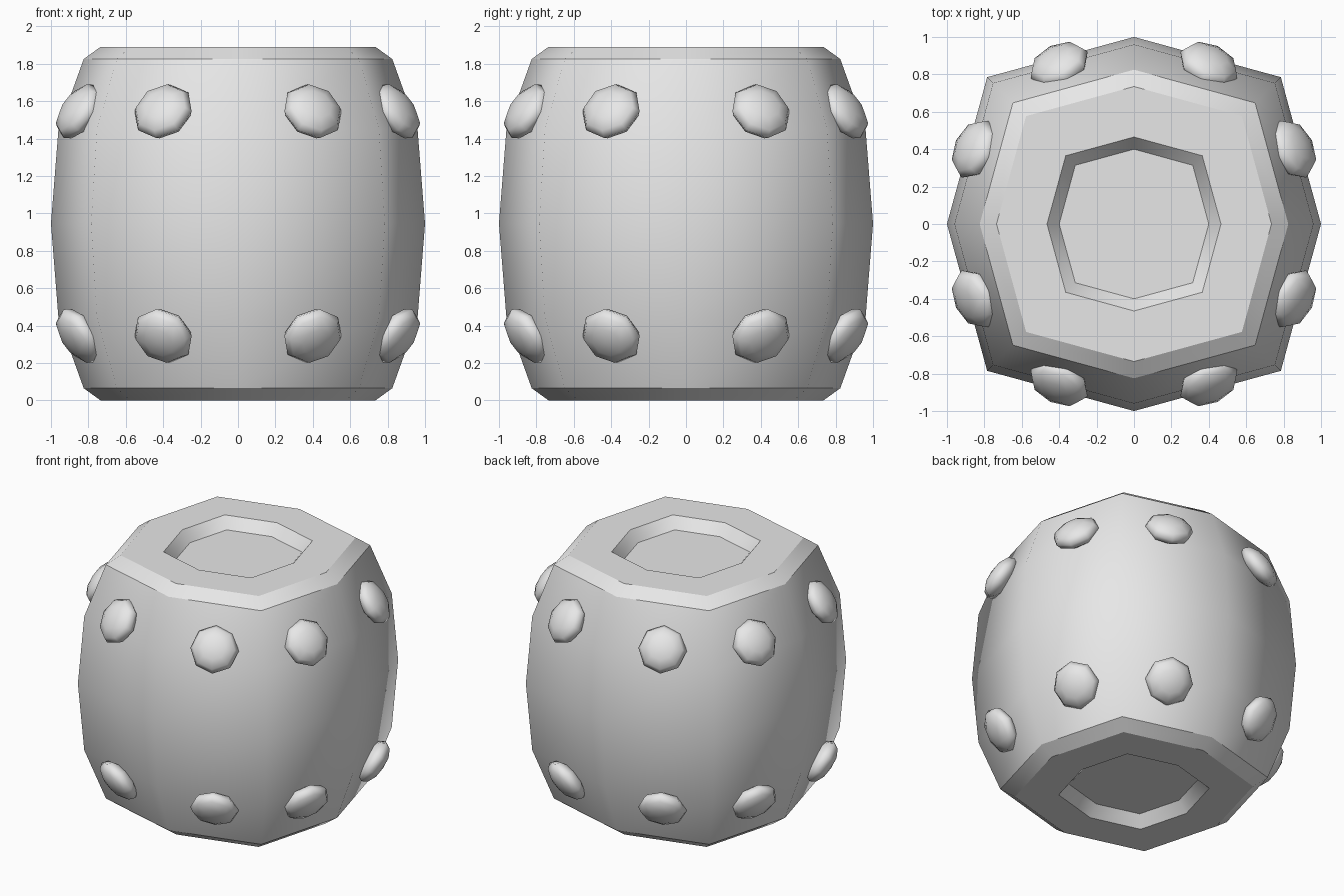
import bpy, bmesh, math
from mathutils import Vector

cube = bpy.data.objects.get("Cube")
if cube:
    bpy.data.objects.remove(cube, do_unlink=True)

HEIGHT = 1.89
CORNER = 0.785      # diagonal corner position relative to the axis points

grey = bpy.data.materials.new("plain grey")
grey.use_nodes = True
grey.diffuse_color = (0.8, 0.8, 0.8, 1)
grey.node_tree.nodes["Principled BSDF"].inputs["Base Color"].default_value = (0.8, 0.8, 0.8, 1)


def finish(bm, name):
    bmesh.ops.recalc_face_normals(bm, faces=bm.faces)
    mesh = bpy.data.meshes.new(name)
    bm.to_mesh(mesh)
    bm.free()
    mesh.materials.append(grey)
    obj = bpy.data.objects.new(name, mesh)
    bpy.context.collection.objects.link(obj)
    return obj


def add_ring(bm, size, z):
    verts = []
    for i in range(8):
        a = i * math.pi / 4
        r = size * (CORNER * math.sqrt(2) if i % 2 else 1)
        verts.append(bm.verts.new((r * math.cos(a), r * math.sin(a), z)))
    return verts


# Barrel body: lower half profile (size, height) mirrored to the top
lower = [(0.40, 0.08), (0.465, 0), (0.735, 0), (0.825, 0.065), (0.96, 0.44)]
upper = [(s, HEIGHT - z) for s, z in reversed(lower)]
bm = bmesh.new()
rings = [add_ring(bm, s, z) for s, z in lower + [(1.0, HEIGHT / 2)] + upper]
bm.faces.new(rings[0])
bm.faces.new(rings[-1])
for a, b in zip(rings, rings[1:]):
    for i in range(8):
        j = (i + 1) % 8
        bm.faces.new((a[i], a[j], b[j], b[i]))
for f in bm.faces:
    f.smooth = True
# Hard edges around the recesses and rims
for ring in rings[:4] + rings[-4:]:
    for i in range(8):
        bm.edges.get((ring[i], ring[(i + 1) % 8])).smooth = False
finish(bm, "barrel_body")

# Rivets: flattened low-poly domes, two per side at two levels
bm = bmesh.new()
bmesh.ops.create_uvsphere(bm, u_segments=8, v_segments=6, radius=1)
bmesh.ops.scale(bm, vec=(0.168, 0.168, 0.08), verts=bm.verts)
for f in bm.faces:
    f.smooth = True
first = finish(bm, "rivet")
for side in range(4):
    for offset in (-0.4, 0.4):
        for level in (-0.6, 0.6):
            obj = first.copy()
            obj.name = "rivet_" + str(side + 1)
            bpy.context.collection.objects.link(obj)
            a = side * math.pi / 2
            p = Vector((0.85 * math.cos(a) - offset * math.sin(a),
                        0.85 * math.sin(a) + offset * math.cos(a), level))
            obj.rotation_euler = p.to_track_quat('Z', 'Y').to_euler()
            obj.location = p + Vector((0, 0, HEIGHT / 2))
bpy.data.objects.remove(first, do_unlink=True)
